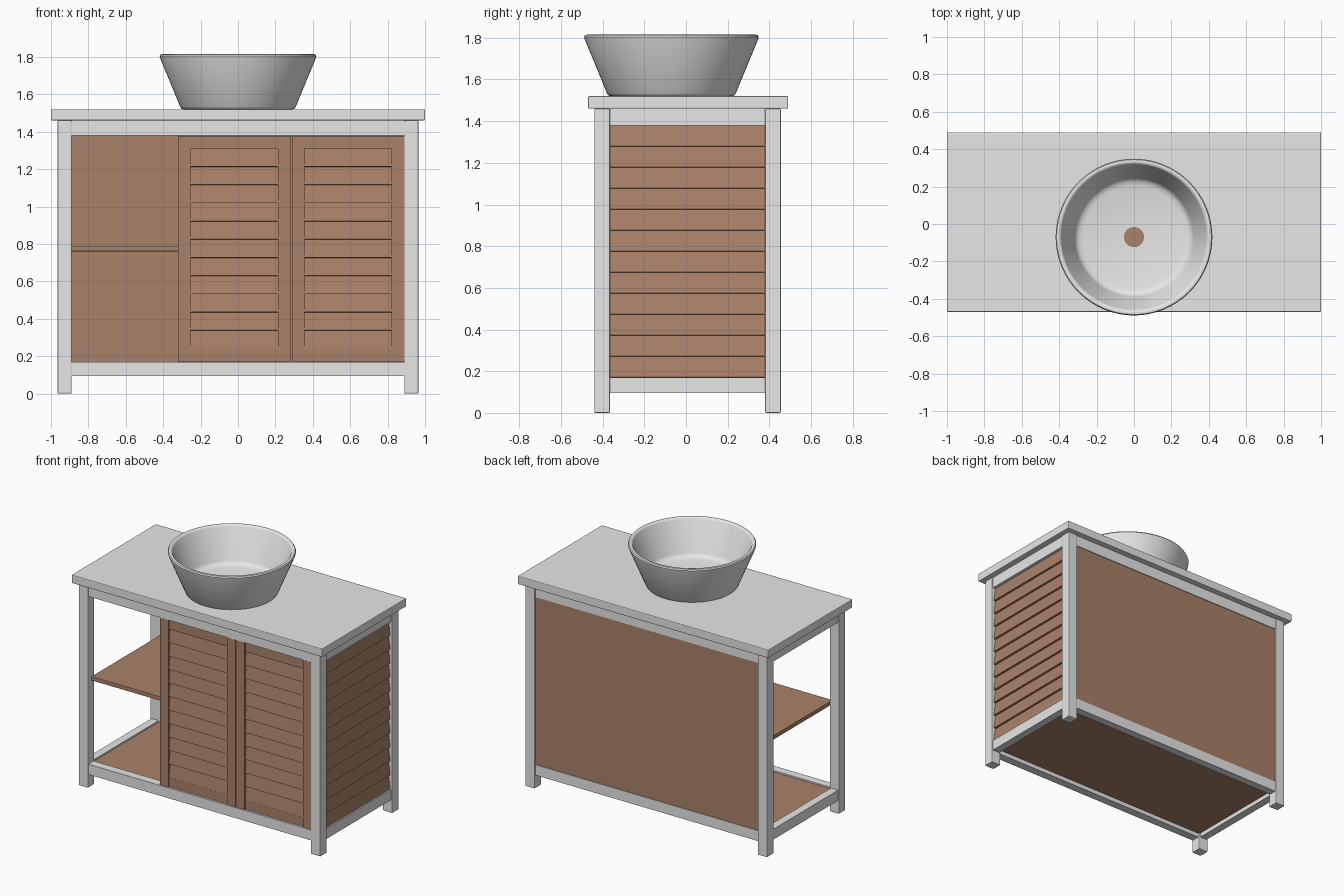
import bpy, bmesh, math
from mathutils import Matrix, Vector

if "Cube" in bpy.data.objects:
    bpy.data.objects.remove(bpy.data.objects["Cube"])


def material(name, rgb):
    m = bpy.data.materials.new(name)
    m.diffuse_color = (*rgb, 1)
    m.use_nodes = True
    m.node_tree.nodes["Principled BSDF"].inputs["Base Color"].default_value = m.diffuse_color
    return m


WHITE = material("pale grey", (0.8, 0.8, 0.8))
WOOD = material("warm wood", (0.40, 0.223, 0.142))


def finish(name, bm, mat):
    mesh = bpy.data.meshes.new(name)
    bm.to_mesh(mesh)
    bm.free()
    mesh.materials.append(mat)
    ob = bpy.data.objects.new(name, mesh)
    bpy.context.collection.objects.link(ob)
    return ob


def add_box(bm, x, y, z, tilt=None):
    """Box from (min, max) ranges, optionally rotated about its centre."""
    rng = (x, y, z)
    centre = Vector([(a + b) / 2 for a, b in rng])
    size = Matrix.Diagonal([b - a for a, b in rng] + [1])
    rot = tilt if tilt else Matrix.Identity(4)
    bmesh.ops.create_cube(bm, size=1, matrix=Matrix.Translation(centre) @ rot @ size)


def box(name, mat, x, y, z, bevel=0.0):
    bm = bmesh.new()
    add_box(bm, x, y, z)
    ob = finish(name, bm, mat)
    if bevel:
        mod = ob.modifiers.new("soft edge", 'BEVEL')
        mod.width = bevel
        mod.segments = 2
    return ob


# Countertop
box("countertop", WHITE, (-1, 1), (-0.47, 0.49), (1.46, 1.52), 0.005)

# Legs
X0, X1 = 0.89, 0.965
FRONT, BACK = (-0.44, -0.365), (0.38, 0.455)
for side, x in (("left", (-X1, -X0)), ("right", (X0, X1))):
    for end, y in (("front", FRONT), ("back", BACK)):
        box(f"{end}_{side}_leg", WHITE, x, y, (0, 1.46), 0.005)

# Rails on all four sides, top and bottom
for level, z in (("lower", (0.095, 0.17)), ("upper", (1.38, 1.46))):
    box(f"{level}_front_rail", WHITE, (-X0, X0), (-0.435, -0.375), z)
    box(f"{level}_back_rail", WHITE, (-X0, X0), (0.39, 0.447), z)
    box(f"{level}_left_rail", WHITE, (-0.957, -0.90), (-0.365, 0.38), z)
    box(f"{level}_right_rail", WHITE, (0.90, 0.957), (-0.365, 0.38), z)

# Wooden carcass panels
box("bottom_panel", WOOD, (-0.90, 0.90), (-0.375, 0.39), (0.125, 0.16))
box("back_panel", WOOD, (-X0, X0), (0.42, 0.442), (0.17, 1.38))
box("divider_panel", WOOD, (-0.318, -0.29), (-0.39, 0.42), (0.16, 1.40))
box("open_shelf", WOOD, (-X0, -0.318), (-0.40, 0.42), (0.76, 0.79), 0.003)

# Slatted right side, lower edge of each slat leaning outwards
bm = bmesh.new()
count = 12
pitch = (1.38 - 0.17) / count
lean = Matrix.Rotation(math.radians(-8), 4, 'Y')
for i in range(count):
    z = 0.17 + i * pitch
    add_box(bm, (0.928, 0.942), (-0.365, 0.38), (z, z + pitch), lean)
finish("right_side_slats", bm, WOOD)

# Louvred doors
lean = Matrix.Rotation(math.radians(-8), 4, 'X')
for name, x0, x1 in (("left", -0.32, 0.282), ("right", 0.288, 0.889)):
    bm = bmesh.new()
    y, w = (-0.432, -0.395), 0.067
    add_box(bm, (x0, x0 + w), y, (0.172, 1.378))
    add_box(bm, (x1 - w, x1), y, (0.172, 1.378))
    for z in ((0.172, 0.24), (1.31, 1.378)):
        add_box(bm, (x0 + w, x1 - w), (-0.424, -0.40), z)
    finish(f"{name}_door_frame", bm, WOOD)
    bm = bmesh.new()
    n = 11
    step = (1.31 - 0.24) / n
    for i in range(n):
        z = 0.24 + i * step
        add_box(bm, (x0 + w, x1 - w), (-0.419, -0.406), (z, z + step), lean)
    finish(f"{name}_door_slats", bm, WOOD)

# Basin: revolved wall with rounded lip and shallow floor
CENTRE_Y = -0.07
profile = [(0, 1.52), (0.292, 1.52), (0.302, 1.523), (0.309, 1.533),
           (0.417, 1.795), (0.419, 1.805), (0.414, 1.813), (0.404, 1.815),
           (0.394, 1.812), (0.388, 1.803), (0.318, 1.592), (0.310, 1.578),
           (0.296, 1.568), (0.275, 1.563), (0, 1.552)]
bm = bmesh.new()
verts = [bm.verts.new((r, 0, z)) for r, z in profile]
edges = [bm.edges.new(pair) for pair in zip(verts, verts[1:])]
bmesh.ops.spin(bm, geom=verts + edges, cent=(0, 0, 0), axis=(0, 0, 1),
               angle=math.tau, steps=64, use_duplicate=False)
bmesh.ops.remove_doubles(bm, verts=bm.verts, dist=0.0005)
bmesh.ops.recalc_face_normals(bm, faces=bm.faces)
basin = finish("basin", bm, WHITE)
basin.location.y = CENTRE_Y
bpy.context.view_layer.objects.active = basin
basin.select_set(True)
bpy.ops.object.shade_smooth_by_angle(angle=math.radians(40))

# Drain plug
bm = bmesh.new()
bmesh.ops.create_cone(bm, cap_ends=True, segments=32, radius1=0.054, radius2=0.054, depth=0.012)
drain = finish("drain_plug", bm, WOOD)
drain.location = (0, CENTRE_Y, 1.554)
